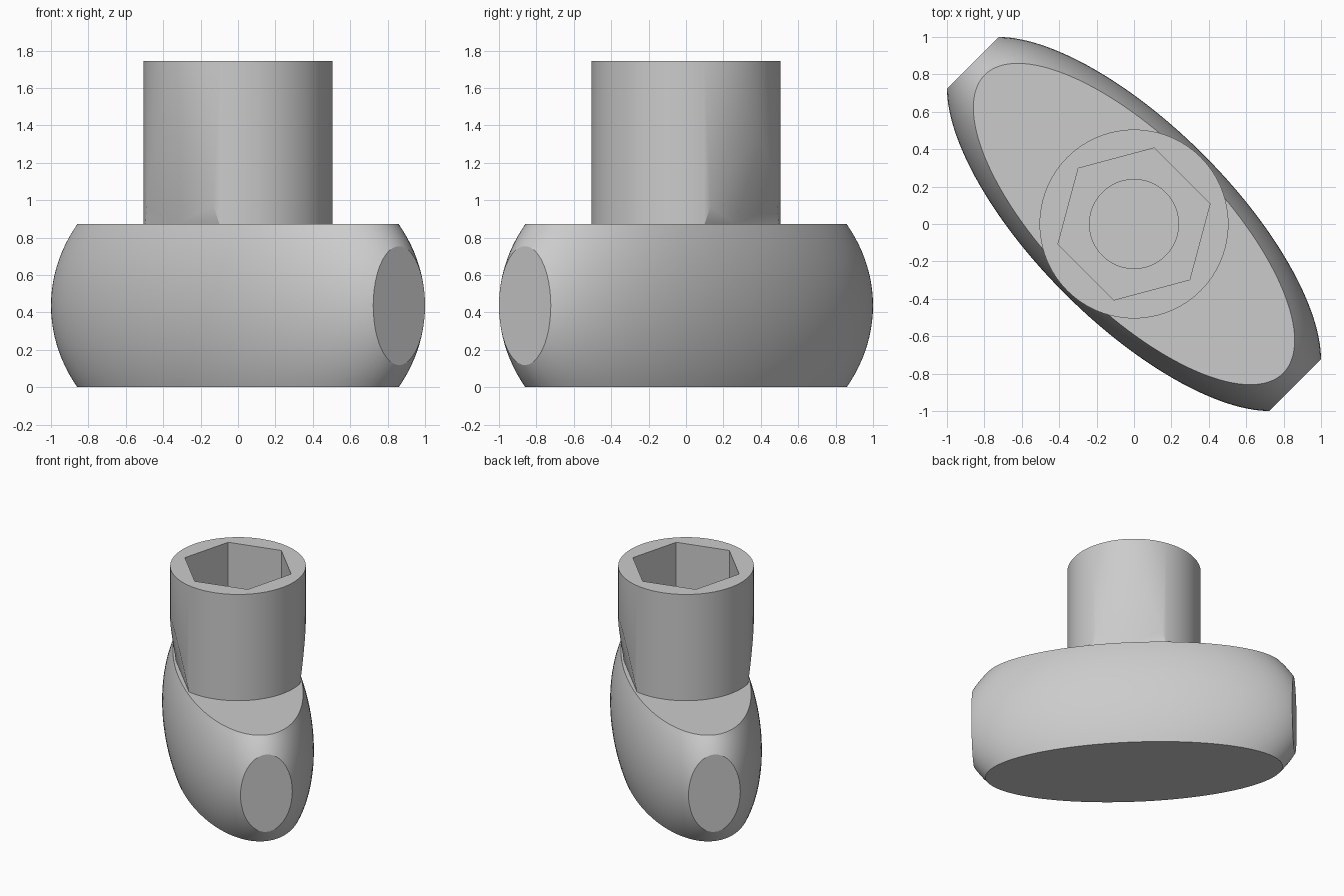
import bpy, bmesh, math
from mathutils import Matrix, Vector

cube = bpy.data.objects.get("Cube")
if cube:
    bpy.data.objects.remove(cube, do_unlink=True)

TURN = Matrix.Rotation(math.radians(-45), 4, "Z")  # long axis runs front-left to back-right
TOP, DECK = 1.745, 0.872

grey = bpy.data.materials.new("grey")
grey.use_nodes = True
grey.diffuse_color = (0.6, 0.6, 0.6, 1)
grey.node_tree.nodes["Principled BSDF"].inputs["Base Color"].default_value = grey.diffuse_color


def slice_off(bm, point, normal):
    """Cut away everything beyond a plane and cap the opening."""
    geom = bm.verts[:] + bm.edges[:] + bm.faces[:]
    cut = bmesh.ops.bisect_plane(bm, geom=geom, plane_co=point, plane_no=normal, clear_outer=True)
    edges = [e for e in cut["geom_cut"] if isinstance(e, bmesh.types.BMEdge)]
    bmesh.ops.holes_fill(bm, edges=edges, sides=0)


def prism(bm, sides, radius, low, high, turn=0):
    place = Matrix.Translation((0, 0, (low + high) / 2)) @ Matrix.Rotation(turn, 4, "Z")
    bmesh.ops.create_cone(bm, cap_ends=True, segments=sides, radius1=radius, radius2=radius,
                          depth=high - low, matrix=place)


def make(name, bm):
    bmesh.ops.recalc_face_normals(bm, faces=bm.faces[:])
    mesh = bpy.data.meshes.new(name)
    bm.to_mesh(mesh)
    bm.free()
    mesh.materials.append(grey)
    obj = bpy.data.objects.new(name, mesh)
    bpy.context.collection.objects.link(obj)
    return obj


def combine(target, tool, operation):
    mod = target.modifiers.new(operation, "BOOLEAN")
    mod.operation, mod.object, mod.solver = operation, tool, "EXACT"
    bpy.context.view_layer.objects.active = target
    bpy.ops.object.modifier_apply(modifier=mod.name)
    bpy.data.objects.remove(tool, do_unlink=True)


# Handle: stretched ball with flat top, bottom and ends
bm = bmesh.new()
bmesh.ops.create_uvsphere(bm, u_segments=128, v_segments=64, radius=1)
bmesh.ops.transform(bm, verts=bm.verts[:], matrix=Matrix.Translation((0, 0, DECK / 2))
                    @ TURN @ Matrix.Diagonal((1.313, 0.525, 0.852, 1)))
slice_off(bm, Vector((0, 0, DECK)), Vector((0, 0, 1)))
slice_off(bm, Vector((0, 0, 0)), Vector((0, 0, -1)))
for side in (1, -1):
    end = TURN @ Vector((side, 0, 0))
    slice_off(bm, end * 1.218, end)
knob = make("knob", bm)

# Stem: round post, pared to a slope on both narrow sides
bm = bmesh.new()
prism(bm, 96, 0.505, 0.6, TOP)
slope = math.atan2(0.085, 0.47)
for side in (1, -1):
    point = TURN @ Vector((0, side * 0.505, 1.34))
    normal = TURN @ Vector((0, side * math.cos(slope), -math.sin(slope)))
    slice_off(bm, point, normal)
combine(knob, make("stem", bm), "UNION")

# Six-sided socket, then a round bore below it
bm = bmesh.new()
prism(bm, 6, 0.421, TOP - 0.39, TOP + 0.2, math.radians(45))
combine(knob, make("socket_cutter", bm), "DIFFERENCE")
bm = bmesh.new()
prism(bm, 64, 0.238, 0.5, TOP - 0.2)
combine(knob, make("bore_cutter", bm), "DIFFERENCE")

bpy.ops.object.select_all(action="DESELECT")
knob.select_set(True)
bpy.context.view_layer.objects.active = knob
bpy.ops.object.shade_smooth_by_angle(angle=math.radians(30))
